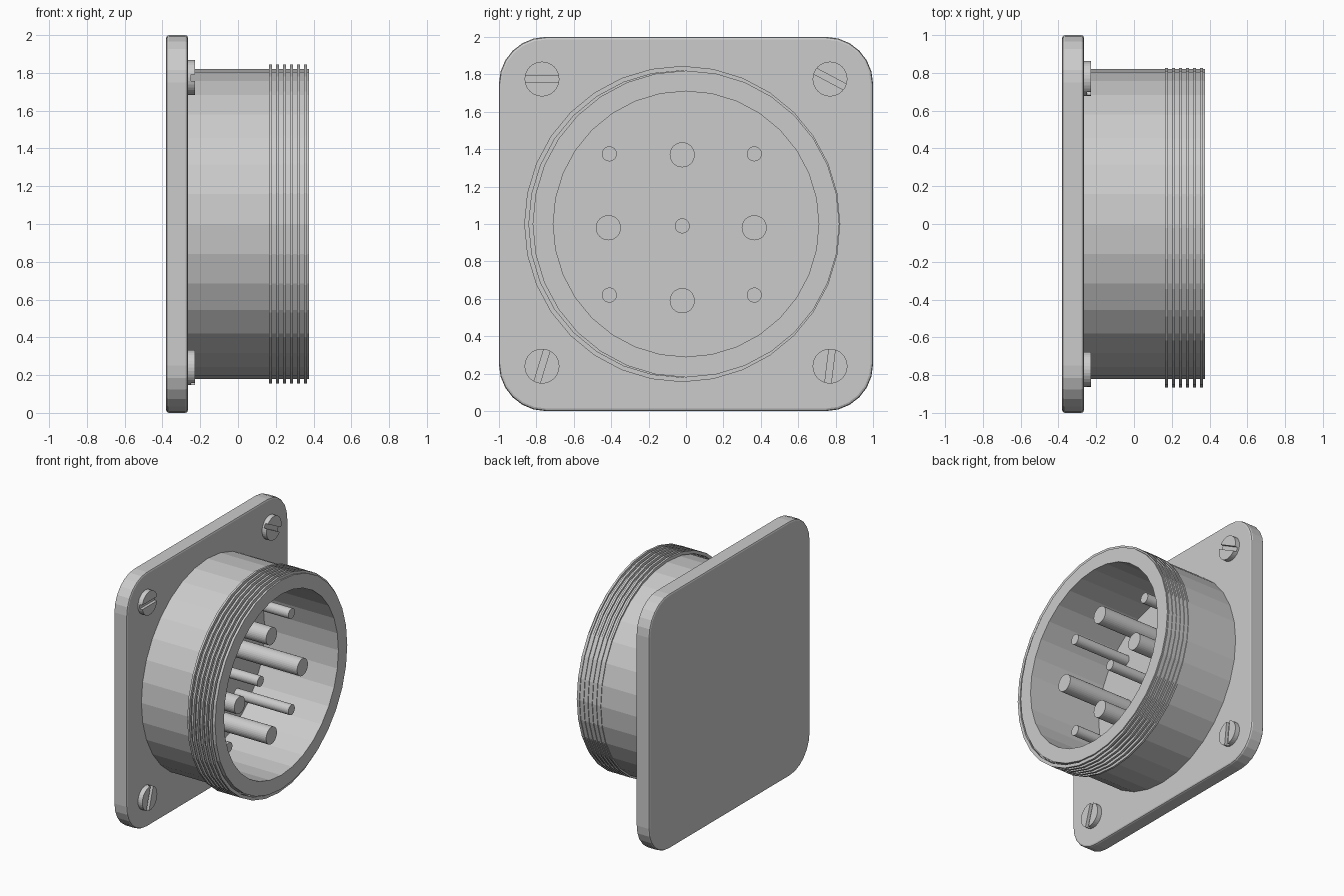
import bpy, bmesh, math
from mathutils import Matrix

if "Cube" in bpy.data.objects:
    bpy.data.objects.remove(bpy.data.objects["Cube"])

FRONT = -0.265   # x of the plate's front face
BACK = -0.38


def finish(bm, name):
    bmesh.ops.recalc_face_normals(bm, faces=bm.faces)
    me = bpy.data.meshes.new(name)
    bm.to_mesh(me)
    bm.free()
    ob = bpy.data.objects.new(name, me)
    bpy.context.collection.objects.link(ob)
    return ob


def tube(name, x0, x1, r_in, r_out, y, z, n=32):
    """Hollow cylinder along x."""
    bm = bmesh.new()
    loops = []
    for x, r in ((x0, r_in), (x0, r_out), (x1, r_out), (x1, r_in)):
        loops.append([bm.verts.new((x, y + r * math.cos(2 * math.pi * i / n),
                                    z + r * math.sin(2 * math.pi * i / n)))
                      for i in range(n)])
    for k in range(4):
        a, b = loops[k], loops[(k + 1) % 4]
        for i in range(n):
            j = (i + 1) % n
            bm.faces.new((a[i], a[j], b[j], b[i]))
    return finish(bm, name)


def rod(name, x0, x1, r, y, z, n=32):
    """Solid cylinder along x."""
    bm = bmesh.new()
    m = Matrix.Translation(((x0 + x1) / 2, y, z)) @ Matrix.Rotation(math.pi / 2, 4, 'Y')
    bmesh.ops.create_cone(bm, cap_ends=True, segments=n, radius1=r, radius2=r,
                          depth=x1 - x0, matrix=m)
    return finish(bm, name)


# Square mounting plate: rounded corners, then softened face rims
bm = bmesh.new()
bmesh.ops.create_cube(bm, size=1, matrix=Matrix.Translation(((FRONT + BACK) / 2, 0, 1))
                      @ Matrix.Diagonal((FRONT - BACK, 2, 2, 1)))
corners = [e for e in bm.edges if abs(e.verts[0].co.x - e.verts[1].co.x) > 0.05]
bmesh.ops.bevel(bm, geom=corners, offset=0.25, segments=6, profile=0.5, affect='EDGES')
rims = [e for e in bm.edges if abs(e.verts[0].co.x - e.verts[1].co.x) < 0.001]
bmesh.ops.bevel(bm, geom=rims, offset=0.014, segments=2, profile=0.5, affect='EDGES')
finish(bm, "mounting_plate")

# Barrel and its slightly off-centre thread rings
tube("barrel", FRONT - 0.01, 0.375, 0.71, 0.82, 0, 1)
for i in range(6):
    x = 0.172 + 0.037 * i
    tube(f"thread_ring_{i + 1}", x - 0.008, x + 0.008, 0.82, 0.845, -0.02, 1)

# Contact pins: four long thick ones, five short thin ones
for i, (y, z) in enumerate(((-0.02, 1.37), (-0.02, 0.59), (-0.415, 0.98), (0.365, 0.98))):
    rod(f"large_pin_{i + 1}", FRONT - 0.01, 0.305, 0.067, y, z)
for i, (y, z) in enumerate(((-0.41, 1.375), (0.365, 1.375), (-0.41, 0.62),
                            (0.365, 0.62), (-0.02, 0.99))):
    rod(f"small_pin_{i + 1}", FRONT - 0.01, 0.21, 0.04, y, z)

# Slotted screw heads, each turned to its own angle
for i, (y, z, ang) in enumerate(((-0.77, 1.775, 0), (0.77, 1.775, -28),
                                 (-0.77, 0.24, 73), (0.77, 0.24, 83))):
    head = rod(f"screw_head_{i + 1}", FRONT - 0.01, -0.227, 0.093, y, z)
    bm = bmesh.new()
    bmesh.ops.create_cube(bm, size=1, matrix=Matrix.Translation((-0.225, y, z))
                          @ Matrix.Rotation(math.radians(ang), 4, 'X')
                          @ Matrix.Diagonal((0.05, 0.3, 0.034, 1)))
    cutter = finish(bm, f"slot_cutter_{i + 1}")
    mod = head.modifiers.new("slot", 'BOOLEAN')
    mod.operation = 'DIFFERENCE'
    mod.solver = 'EXACT'
    mod.object = cutter
    bpy.context.view_layer.objects.active = head
    bpy.ops.object.modifier_apply(modifier=mod.name)
    bpy.data.objects.remove(cutter)
